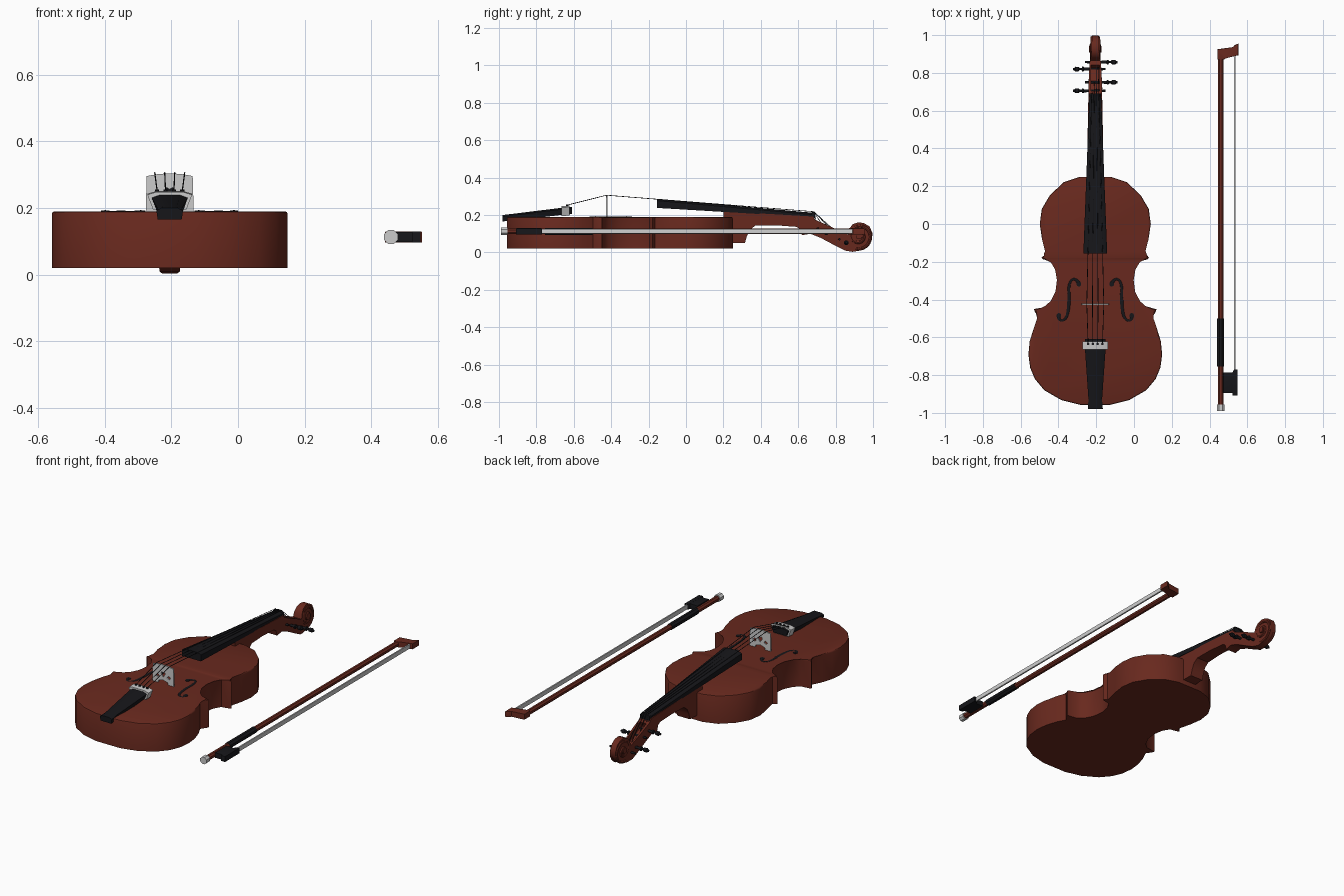
import bpy, bmesh, math
from mathutils import Vector

if "Cube" in bpy.data.objects:
    bpy.data.objects.remove(bpy.data.objects["Cube"])

CX = -0.205  # violin centre line


def material(name, rgb):
    m = bpy.data.materials.new(name)
    m.diffuse_color = (*rgb, 1)
    m.use_nodes = True
    m.node_tree.nodes["Principled BSDF"].inputs["Base Color"].default_value = m.diffuse_color
    return m


WOOD = material("red_varnish", (0.14, 0.022, 0.013))
BLACK = material("ebony", (0.008, 0.008, 0.010))


def finish(obj, mat, angle=35):
    if mat:
        obj.data.materials.clear()
        obj.data.materials.append(mat)
    bpy.ops.object.select_all(action='DESELECT')
    obj.select_set(True)
    bpy.context.view_layer.objects.active = obj
    bpy.ops.object.shade_smooth_by_angle(angle=math.radians(angle))
    return obj


def loft(name, rings, mat=None, top_bevel=0):
    """Skin a list of equal-length rings and cap both ends."""
    bm = bmesh.new()
    vs = [[bm.verts.new(p) for p in r] for r in rings]
    n = len(rings[0])
    for a, b in zip(vs, vs[1:]):
        for i in range(n):
            j = (i + 1) % n
            bm.faces.new((a[i], a[j], b[j], b[i]))
    bm.faces.new(vs[0][::-1])
    end = bm.faces.new(vs[-1])
    if top_bevel:
        bmesh.ops.bevel(bm, geom=list(end.edges), offset=top_bevel, segments=2,
                        affect='EDGES', profile=0.5)
    bmesh.ops.recalc_face_normals(bm, faces=bm.faces)
    me = bpy.data.meshes.new(name)
    bm.to_mesh(me)
    bm.free()
    obj = bpy.data.objects.new(name, me)
    bpy.context.collection.objects.link(obj)
    return finish(obj, mat)


def circle(axis, c, ru, rv, n=12):
    pts = []
    for i in range(n):
        a = 2 * math.pi * (i + 0.5) / n
        u, v = ru * math.cos(a), rv * math.sin(a)
        pts.append(Vector(c) + Vector((0, u, v) if axis == 'x' else (u, 0, v)))
    return pts


def curve(name, paths, mat=None, bevel=0.0, radii=None, smooth=False, fill=False, depth=0):
    """Tube along paths, or a filled flat plate; converted to a mesh."""
    cu = bpy.data.curves.new(name, 'CURVE')
    cu.dimensions = '2D' if fill else '3D'
    cu.bevel_depth, cu.bevel_resolution = bevel, 2
    cu.extrude = depth
    cu.use_fill_caps = not fill
    if fill:
        cu.fill_mode = 'BOTH'
    for path in paths:
        sp = cu.splines.new('NURBS' if smooth else 'POLY')
        sp.points.add(len(path) - 1)
        for i, p in enumerate(path):
            sp.points[i].co = (*p, 1) if len(p) == 3 else (*p, 0, 1)
            if radii:
                sp.points[i].radius = radii[i]
        sp.use_cyclic_u = fill
        if smooth:
            sp.order_u, sp.use_endpoint_u, sp.resolution_u = 3, True, 6
    obj = bpy.data.objects.new(name, cu)
    bpy.context.collection.objects.link(obj)
    bpy.ops.object.select_all(action='DESELECT')
    obj.select_set(True)
    bpy.context.view_layer.objects.active = obj
    bpy.ops.object.convert(target='MESH')
    return finish(bpy.context.object, mat)


def interp(table, t):
    for (a, va), (b, vb) in zip(table, table[1:]):
        if t <= b:
            return va + (vb - va) * max(0, (t - a) / (b - a))
    return table[-1][1]


# Body: half outline mirrored, extruded
half = [(0.082, .25), (.166, .222), (.24, .153), (.283, .08), (.294, 0), (.282, -.08),
        (.266, -.143), (.264, -.165), (.286, -.178), (.277, -.187), (.23, -.196), (.205, -.238),
        (.195, -.296), (.203, -.36), (.23, -.413), (.262, -.442), (.325, -.45), (.319, -.466),
        (.298, -.497), (.325, -.55), (.347, -.62), (.354, -.69), (.345, -.76), (.32, -.82),
        (.27, -.88), (.18, -.932), (.08, -.957)]
outline = half + [(-x, y) for x, y in reversed(half)]
loft("body", [[(CX + x, y, z) for x, y in outline] for z in (.02, .19)], WOOD, top_bevel=.008)

# F-holes
f_path = [(.087, -.318), (.095, -.295), (.125, -.29), (.142, -.33), (.138, -.41),
          (.148, -.49), (.172, -.515), (.196, -.505), (.193, -.485)]
f_rad = [1.7, .9, .7, 1, 1.3, 1, .7, .9, 1.7]
for s, side in ((1, "right"), (-1, "left")):
    f = curve("f_hole_" + side, [[(CX + s * x, y, 0) for x, y in f_path]], BLACK, .007, f_rad, True)
    f.scale.z, f.location.z = .3, .19
    for i, (x, y) in enumerate((f_path[0], f_path[-1])):
        eye = circle('y', (0, 0, 0), .013, .013)
        loft(f"f_hole_eye_{side}_{i}", [[(CX + s * x + p.x, y + p.z, z) for p in eye]
                                        for z in (.188, .193)], BLACK)

# Neck, heel, pegbox and scroll in one side profile
profile = [(.20, .185), (.25, .05), (.315, .05), (.325, .085), (.34, .12), (.37, .143), (.48, .145),
           (.59, .137), (.61, .125), (.62, .092), (.665, .1), (.72, .078), (.81, .03), (.85, .01),
           (.89, .003), (.94, .012), (.975, .04), (.995, .075), (.997, .105), (.98, .14),
           (.95, .157), (.92, .161), (.89, .15), (.872, .125), (.865, .096), (.78, .135),
           (.69, .175), (.68, .192), (.20, .22)]
width = [(.2, .046), (.33, .042), (.60, .034), (.72, .037), (.86, .03), (.9, .02), (1, .018)]
neck = loft("neck_and_scroll", [[(CX + s * interp(width, y), y, z) for y, z in profile]
                                for s in (-1, 1)], WOOD)
bpy.ops.mesh.primitive_cube_add(size=1, location=(CX, .775, .14),
                                rotation=(math.radians(-24.6), 0, 0))
cutter = bpy.context.object
cutter.name = "pegbox_cutter"
cutter.scale = (.044, .15, .08)
cutter.hide_render = True
mod = neck.modifiers.new("pegbox", 'BOOLEAN')
mod.object, mod.operation, mod.solver = cutter, 'DIFFERENCE', 'EXACT'
bpy.context.view_layer.objects.active = neck
bpy.ops.object.modifier_apply(modifier="pegbox")
bpy.data.objects.remove(cutter)

# Scroll volute on both sides
for s, side in ((1, "right"), (-1, "left")):
    spiral = []
    for i in range(36):
        a = -math.pi * .6 + i * .3
        r = .072 * (1 - i / 42)
        spiral.append((CX + s * (.016 + .006 * i / 36), .925 + r * math.cos(a), .088 + r * math.sin(a)))
    curve("scroll_volute_" + side, [spiral], WOOD, .009)
loft("scroll_eye", [circle('x', (CX + x, .925, .088), .018, .018) for x in (-.032, .032)], WOOD)

# Fingerboard with a gently arched top
def board(y, w, lo, hi):
    arch = [(w * math.cos(a), hi - .01 + .01 * math.sin(a))
            for a in (math.pi * k / 8 for k in range(9))]
    return [(CX + x, y, z) for x, z in [(-w, lo), (w, lo)] + arch]


loft("fingerboard", [board(-.155, .063, .238, .287), board(.68, .031, .188, .212)], BLACK)
loft("nut", [board(.675, .031, .19, .216), board(.69, .031, .18, .216)], BLACK)


# Tailpiece and its grey collar
def trap(y, wb, wt, lo, hi):
    return [(CX - wb, y, lo), (CX + wb, y, lo), (CX + wt, y, hi - .008),
            (CX + wt * .6, y, hi), (CX - wt * .6, y, hi), (CX - wt, y, hi - .008)]


loft("tailpiece", [trap(-.98, .036, .04, .166, .2), trap(-.93, .033, .036, .17, .206),
                   trap(-.67, .042, .054, .2, .238), trap(-.61, .044, .055, .205, .243)], BLACK)
loft("tailpiece_collar", [trap(-.665, .05, .067, .195, .248), trap(-.622, .05, .067, .197, .251)])
for i in range(4):
    x = CX - .038 + i * .0253
    pin = circle('y', (0, 0, 0), .007, .007, 8)
    loft(f"fine_tuner_{i}", [[(x + p.x, -.635 + p.z, z) for p in pin] for z in (.24, .256)], BLACK)

# Bridge: plate with legs, heart and side holes
plate = [(-.072, .19), (-.035, .19), (-.03, .203), (0, .212), (.03, .203), (.035, .19), (.072, .19),
         (.069, .296), (.035, .302), (0, .304), (-.035, .302), (-.069, .296)]
heart = [(0, .228), (.014, .25), (.01, .262), (0, .256), (-.01, .262), (-.014, .25)]
slots = [[(s * .026, .23), (s * .042, .224), (s * .05, .236), (s * .034, .244)] for s in (1, -1)]
bridge = curve("bridge", [plate, heart] + slots, fill=True, depth=.004)
bridge.rotation_euler = (math.pi / 2, 0, 0)
bridge.location = (CX, -.425, 0)

# Strings and pegs
peg_data = [(.705, -1), (.75, 1), (.82, -1), (.857, 1)]
for i, (y, s) in enumerate(peg_data):
    k = i - 1.5
    z = .128 - .5 * (y - .705)
    curve(f"string_{i}", [[(CX + k * .0253, -.635, .253), (CX + k * .03, -.425, .306),
                           (CX + k * .013, .683, .218), (CX + k * .009, y, z + .008)]],
          BLACK, .0018)
    stations = [(-.055, .006), (.06, .008), (.062, .013), (.07, .013), (.072, .006),
                (.082, .006), (.088, .012), (.106, .013), (.11, .007), (.118, .006)]
    loft(f"peg_{i}", [circle('x', (CX + s * t, y, z), r, r) for t, r in stations], BLACK)

# Bow stick, grip and end cap
BX, BZ = .459, .113


def rod(name, y0, y1, r, mat=None, n=8):
    return loft(name, [circle('y', (BX, y, BZ), r, r, n) for y in (y0, y1)], mat)


rod("bow_stick", -.96, .89, .0165, WOOD)
rod("bow_grip", -.755, -.5, .020, BLACK)
rod("bow_end_cap", -.99, -.955, .0225)


# Bow head, frog and hair: plan shapes extruded in z
def slab(name, pts, hz, mat=None):
    return loft(name, [[(x, y, BZ + s * hz) for x, y in pts] for s in (-1, 1)], mat, top_bevel=.002)


slab("bow_head", [(.442, .87), (.475, .87), (.49, .88), (.552, .893), (.552, .955), (.535, .948),
                  (.522, .934), (.442, .926)], .0165, WOOD)
slab("bow_frog", [(.472, -.895), (.53, -.895), (.53, -.785), (.472, -.785)], .0155, BLACK)
slab("bow_frog_slide", [(.522, -.908), (.548, -.908), (.548, -.77), (.53, -.77), (.522, -.785)],
     .0165, BLACK)
slab("bow_hair", [(.529, -.78), (.538, -.78), (.538, .9), (.529, .9)], .013)
